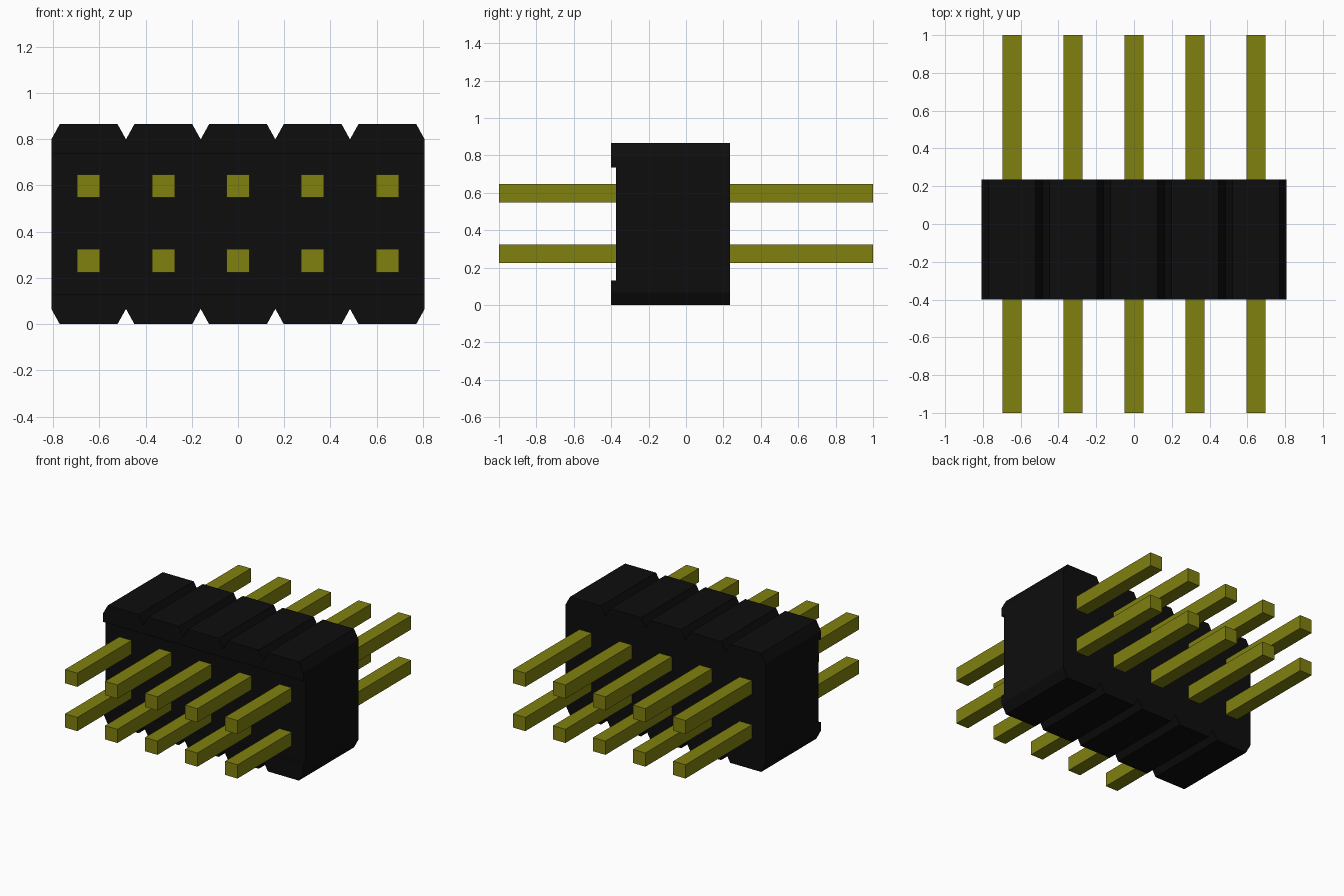
import bpy
import bmesh
from mathutils import Matrix, Vector

if "Cube" in bpy.data.objects:
    bpy.data.objects.remove(bpy.data.objects["Cube"], do_unlink=True)

COLUMNS = 5
PITCH = 0.323
HALF_FLAT = 0.125
CHAMFER = 0.066
HEIGHT = 0.865
FRONT, BACK = -0.40, 0.235
HALF_PIN = 0.05


def make_material(name, color):
    mat = bpy.data.materials.new(name)
    mat.use_nodes = True
    mat.diffuse_color = color
    mat.node_tree.nodes["Principled BSDF"].inputs["Base Color"].default_value = color
    return mat


def add_object(name, bm, mat=None):
    bmesh.ops.recalc_face_normals(bm, faces=bm.faces)
    mesh = bpy.data.meshes.new(name)
    bm.to_mesh(mesh)
    bm.free()
    obj = bpy.data.objects.new(name, mesh)
    bpy.context.collection.objects.link(obj)
    if mat:
        mesh.materials.append(mat)
    return obj


def box(name, low, high, mat=None):
    low, high = Vector(low), Vector(high)
    bm = bmesh.new()
    bmesh.ops.create_cube(bm, size=1, matrix=Matrix.Translation((low + high) / 2)
                          @ Matrix.Diagonal((*(high - low), 1)))
    return add_object(name, bm, mat)


black = make_material("black plastic", (0.004, 0.004, 0.004, 1))
gold = make_material("olive gold metal", (0.216, 0.216, 0.005, 1))
centers = [(i - (COLUMNS - 1) / 2) * PITCH for i in range(COLUMNS)]

# Housing: row of chamfered cells, extruded front to back
bottom = [(centers[0] - PITCH / 2, CHAMFER)]
for x in centers:
    bottom += [(x - HALF_FLAT, 0), (x + HALF_FLAT, 0), (x + PITCH / 2, CHAMFER)]
outline = bottom + [(x, HEIGHT - z) for x, z in reversed(bottom)]
bm = bmesh.new()
face = bm.faces.new([bm.verts.new((x, FRONT, z)) for x, z in outline])
ext = bmesh.ops.extrude_face_region(bm, geom=[face], use_keep_orig=True)
moved = [v for v in ext["geom"] if isinstance(v, bmesh.types.BMVert)]
bmesh.ops.translate(bm, verts=moved, vec=(0, BACK - FRONT, 0))
housing = add_object("housing", bm, black)

# Shallow recess across the front, leaving a lip along top and bottom
cutter = box("recess_cutter", (-1, FRONT - 0.1, 0.13), (1, FRONT + 0.025, HEIGHT - 0.13))
cutter.hide_render = True
cut = housing.modifiers.new("front_recess", "BOOLEAN")
cut.operation = "DIFFERENCE"
cut.solver = "EXACT"
cut.object = cutter
bpy.context.view_layer.objects.active = housing
bpy.ops.object.modifier_apply(modifier=cut.name)
bpy.data.objects.remove(cutter, do_unlink=True)

# Square pins running through the housing in two rows
for row, z in (("lower", 0.274), ("upper", 0.597)):
    for i, x in enumerate(centers):
        box(f"{row}_pin_{i + 1}", (x - HALF_PIN, -1, z - HALF_PIN),
            (x + HALF_PIN, 1, z + HALF_PIN), gold)
